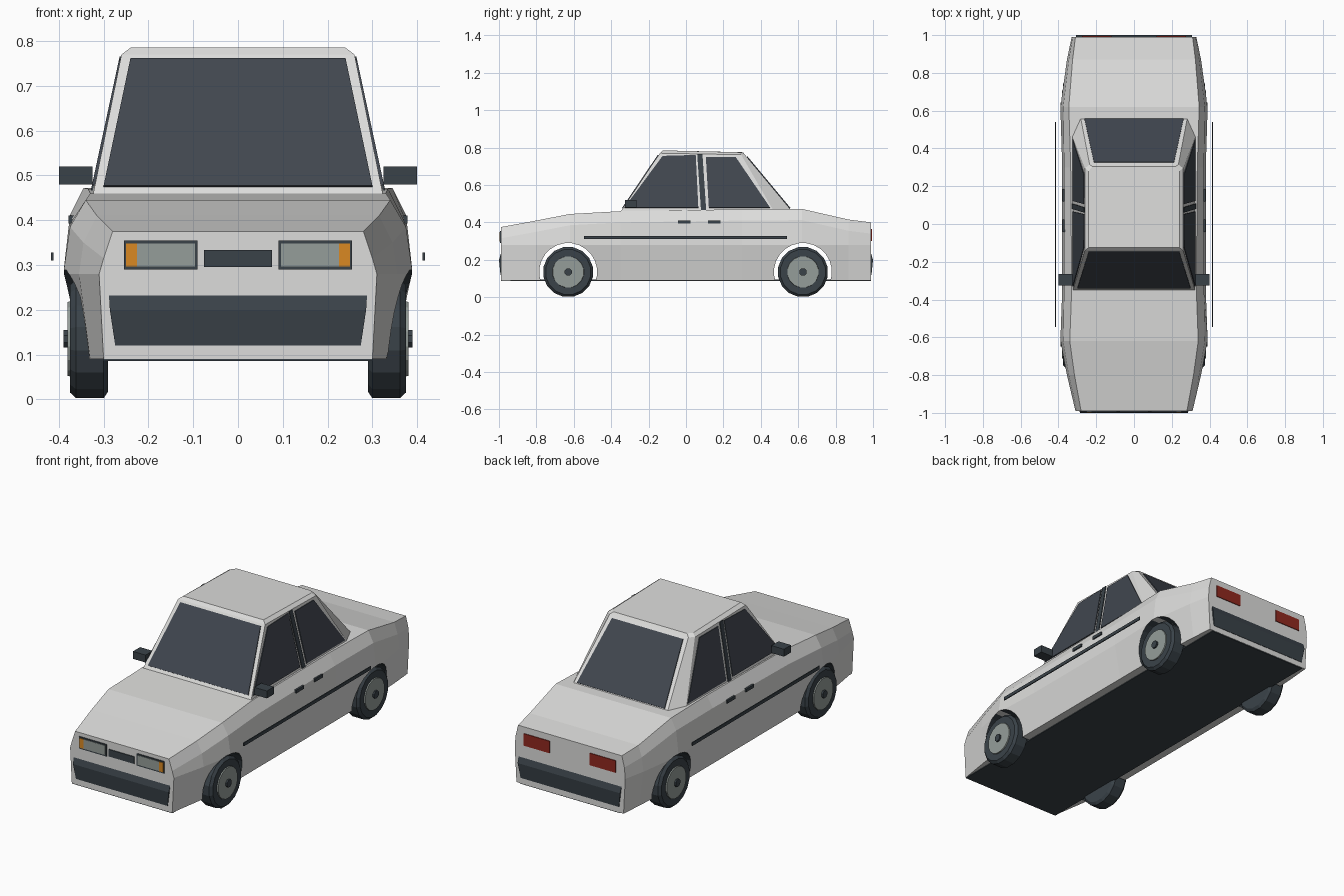
import bpy, bmesh, math
from mathutils import Vector

cube = bpy.data.objects.get("Cube")
if cube:
    bpy.data.objects.remove(cube)


def material(name, rgb):
    m = bpy.data.materials.new(name)
    m.use_nodes = True
    m.diffuse_color = (*rgb, 1)
    m.node_tree.nodes["Principled BSDF"].inputs["Base Color"].default_value = (*rgb, 1)
    return m


PAINT = material("light_grey_paint", (0.72, 0.72, 0.71))
TRIM = material("dark_trim", (0.042, 0.055, 0.066))
GLASS = material("tinted_glass", (0.052, 0.062, 0.078))
SILVER = material("silver_grey", (0.30, 0.34, 0.32))
AMBER = material("amber_lens", (0.70, 0.25, 0.016))
RED = material("red_lens", (0.28, 0.022, 0.014))


def loft(name, rings, mat):
    """Closed solid through a list of equal-length rings, capped at both ends."""
    bm = bmesh.new()
    loops = [[bm.verts.new(p) for p in ring] for ring in rings]
    n = len(loops[0])
    for a, b in zip(loops, loops[1:]):
        for i in range(n):
            j = (i + 1) % n
            bm.faces.new((a[i], a[j], b[j], b[i]))
    bm.faces.new(loops[0])
    bm.faces.new(loops[-1])
    bmesh.ops.recalc_face_normals(bm, faces=bm.faces)
    mesh = bpy.data.meshes.new(name)
    bm.to_mesh(mesh)
    bm.free()
    obj = bpy.data.objects.new(name, mesh)
    bpy.context.collection.objects.link(obj)
    mesh.materials.append(mat)
    return obj


def box(name, x, y, z, mat):
    return loft(name, [[(x[0], y[0], h), (x[1], y[0], h), (x[1], y[1], h), (x[0], y[1], h)]
                       for h in z], mat)


def plate(name, pts, mat, half=0.004):
    """Thin flat panel straddling the surface through its corner points."""
    p = [Vector(v) for v in pts]
    n = (p[1] - p[0]).cross(p[2] - p[0]).normalized() * half
    return loft(name, [[v - n for v in p], [v + n for v in p]], mat)


def disc_rings(profile, y, z, sides, side=1):
    """Circles around the x axis from (x, radius) pairs."""
    turn = [math.tau * (k + 0.5) / sides for k in range(sides)]
    return [[(side * x, y + r * math.cos(a), z + r * math.sin(a)) for a in turn]
            for x, r in profile]


# Lower body: y, half widths at sill, waist, upper flank and shoulder, top height
stations = [
    (-0.99, 0.30, 0.31, 0.30, 0.28, 0.375),
    (-0.80, 0.33, 0.355, 0.345, 0.315, 0.41),
    (-0.62, 0.345, 0.39, 0.375, 0.34, 0.445),
    (-0.35, 0.345, 0.38, 0.37, 0.33, 0.46),
    (0.30, 0.345, 0.38, 0.37, 0.335, 0.47),
    (0.62, 0.345, 0.39, 0.375, 0.345, 0.472),
    (0.87, 0.33, 0.355, 0.345, 0.325, 0.415),
    (0.99, 0.32, 0.33, 0.325, 0.31, 0.40),
]
rings = []
for y, sill, waist, flank, shoulder, top in stations:
    half = [(sill, 0.09), (waist, 0.28), (flank, top - 0.06), (shoulder, top)]
    rings.append([(x, y, z) for x, z in half] + [(-x, y, z) for x, z in reversed(half)])
body = loft("body", rings, PAINT)
body.data.materials.append(TRIM)

# Wheel arches cut across the body
AXLES = (-0.63, 0.625)
AXLE_Z, ARCH = 0.135, 0.155
for y in AXLES:
    cutter = loft("arch_cutter", disc_rings([(-0.6, ARCH), (0.6, ARCH)], y, AXLE_Z, 24), TRIM)
    cutter.hide_render = True
    mod = body.modifiers.new("arch", "BOOLEAN")
    mod.operation = "DIFFERENCE"
    mod.solver = "EXACT"
    mod.object = cutter
    bpy.context.view_layer.objects.active = body
    bpy.ops.object.modifier_apply(modifier=mod.name)
    bpy.data.objects.remove(cutter)
for f in body.data.polygons:
    inside = any(math.hypot(f.center.y - y, f.center.z - AXLE_Z) < ARCH + 0.001 for y in AXLES)
    f.material_index = int(inside and abs(f.normal.x) < 0.05 and f.normal.z > -0.999)

# Floor pan
box("floor_pan", (-0.3, 0.3), (-0.988, 0.988), (0.086, 0.094), TRIM)

# Cabin: base, roof edge and roof outlines
def outline(front, side, rear):
    half = [front, side, rear]
    return half + [(-x, y, z) for x, y, z in reversed(half)]


loft("cabin", [
    outline((0.325, -0.355, 0.45), (0.33, 0.475, 0.45), (0.285, 0.575, 0.45)),
    outline((0.26, -0.14, 0.77), (0.26, 0.295, 0.762), (0.235, 0.315, 0.762)),
    outline((0.24, -0.125, 0.785), (0.24, 0.28, 0.775), (0.22, 0.305, 0.775)),
], PAINT)

# Windscreen and rear window
def end_window(name, low, high):
    (x0, y0, z0), (x1, y1, z1) = low, high
    plate(name, [(-x0, y0, z0), (x0, y0, z0), (x1, y1, z1), (-x1, y1, z1)], GLASS)


end_window("windscreen", (0.30, -0.339, 0.475), (0.24, -0.147, 0.76))
end_window("rear_window", (0.262, 0.555, 0.475), (0.212, 0.326, 0.75))

# Side windows and door pillars, as (y, z) outlines on the sloping cabin side
panes = {
    "front_side_window": ([(-0.33, 0.478), (-0.125, 0.755), (0.052, 0.76), (0.066, 0.478)], GLASS),
    "rear_side_window": ([(0.122, 0.478), (0.106, 0.75), (0.265, 0.75), (0.45, 0.478)], GLASS),
    "door_pillar": ([(0.08, 0.465), (0.06, 0.765), (0.088, 0.765), (0.108, 0.465)], TRIM),
}


def cabin_side(z):
    return 0.328 - (z - 0.45) * (0.328 - 0.26) / 0.316


for s, word in ((1, "left"), (-1, "right")):
    for name, (pts, mat) in panes.items():
        plate(f"{word}_{name}", [(s * cabin_side(z), y, z) for y, z in pts], mat)

    # Mirror, rubbing strip and door handles
    def side_box(name, x, y, z, mat=TRIM):
        box(f"{word}_{name}", (s * x[0], s * x[1]), y, z, mat)

    side_box("mirror", (0.325, 0.40), (-0.325, -0.265), (0.48, 0.52))
    side_box("rubbing_strip", (0.412, 0.417), (-0.545, 0.54), (0.31, 0.328))
    side_box("front_handle", (0.35, 0.378), (-0.042, 0.025), (0.393, 0.41))
    side_box("rear_handle", (0.35, 0.378), (0.118, 0.185), (0.393, 0.41))

    # Lamps
    side_box("headlight_frame", (0.09, 0.255), (-0.994, -0.985), (0.29, 0.355))
    side_box("headlight_lens", (0.096, 0.226), (-0.996, -0.988), (0.297, 0.348), SILVER)
    side_box("indicator", (0.226, 0.25), (-0.997, -0.988), (0.297, 0.348), AMBER)
    side_box("tail_light", (0.12, 0.275), (0.986, 0.994), (0.30, 0.365), RED)

    # Wheels
    for y, end in zip(AXLES, ("front", "rear")):
        tyre = [(0.29, 0.12), (0.30, 0.135), (0.362, 0.135), (0.375, 0.122)]
        for part, profile, mat in (
                ("tyre", tyre, TRIM),
                ("rim", [(0.36, 0.088), (0.381, 0.084)], SILVER),
                ("hub", [(0.37, 0.021), (0.39, 0.021)], TRIM)):
            sides = 8 if part == "hub" else 16
            loft(f"{word}_{end}_{part}", disc_rings(profile, y, AXLE_Z, sides, s), mat)

# Grille and bumpers
box("grille", (-0.076, 0.076), (-0.995, -0.985), (0.295, 0.333), TRIM)
for s, end, w in ((-1, "front", 0.288), (1, "rear", 0.308)):
    section = [(0.97, 0.23, 0), (0.99, 0.232, 0), (1.0, 0.20, 0.002), (0.992, 0.12, 0.014), (0.97, 0.12, 0.014)]
    loft(f"{end}_bumper", [[(side * (w - inset), s * y, z) for y, z, inset in section]
                           for side in (-1, 1)], TRIM)
